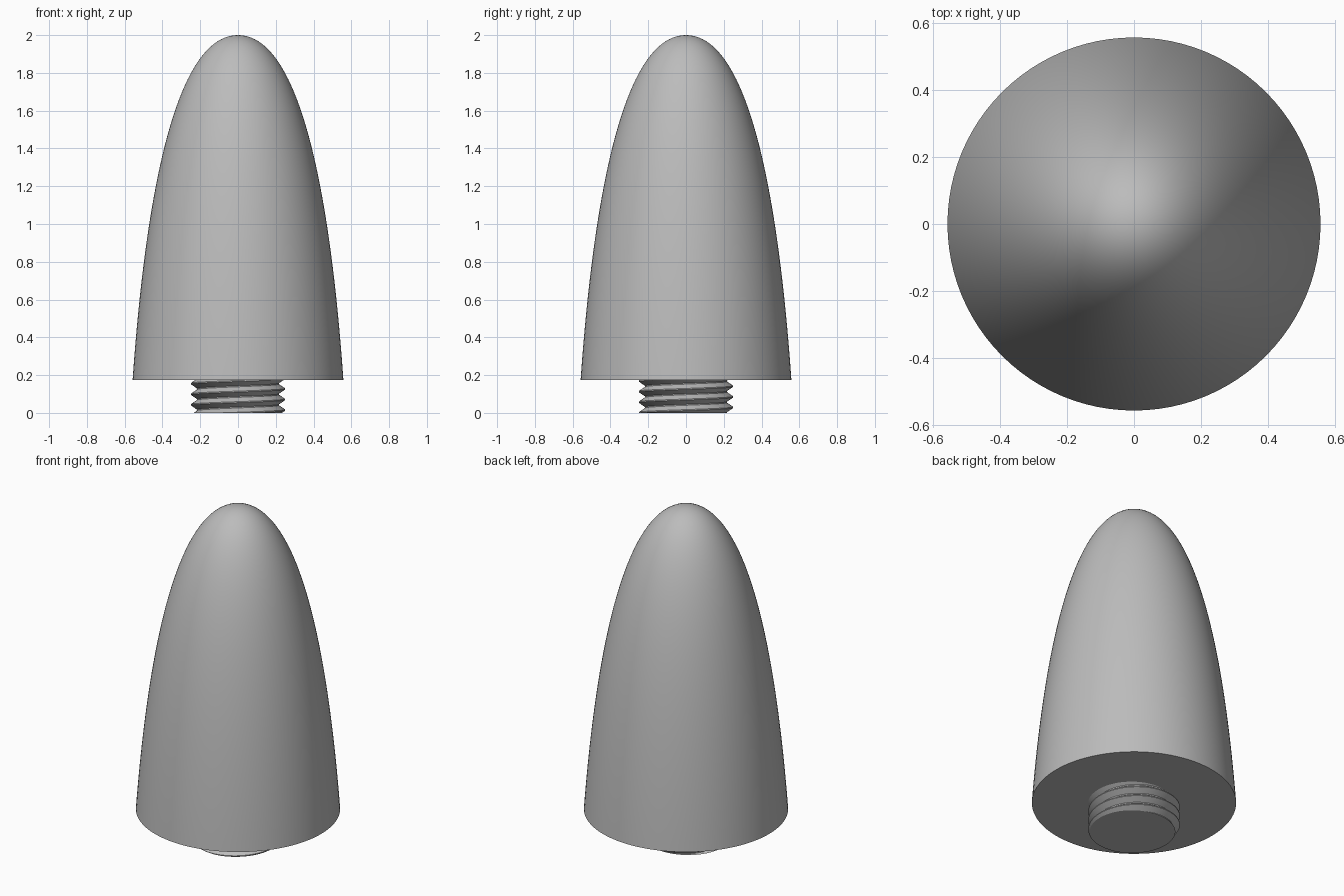
import bpy, bmesh
from math import pi, sin, cos, radians
from mathutils import Vector
from mathutils.geometry import interpolate_bezier

cube = bpy.data.objects.get("Cube")
if cube:
    bpy.data.objects.remove(cube, do_unlink=True)

SEGMENTS = 96
BASE_Z = 0.175

grey = bpy.data.materials.new("plain_grey")
grey.use_nodes = True
grey.diffuse_color = (0.5, 0.5, 0.5, 1)
grey.node_tree.nodes["Principled BSDF"].inputs["Base Color"].default_value = grey.diffuse_color


def finish(bm, name):
    bmesh.ops.remove_doubles(bm, verts=bm.verts, dist=1e-5)
    bmesh.ops.recalc_face_normals(bm, faces=bm.faces)
    mesh = bpy.data.meshes.new(name)
    bm.to_mesh(mesh)
    bm.free()
    mesh.materials.append(grey)
    obj = bpy.data.objects.new(name, mesh)
    bpy.context.collection.objects.link(obj)
    bpy.ops.object.select_all(action="DESELECT")
    obj.select_set(True)
    bpy.context.view_layer.objects.active = obj
    bpy.ops.object.shade_smooth_by_angle(angle=radians(30))
    return obj


# Rounded nose: flat underside and a curved side, spun about z
bm = bmesh.new()
side = interpolate_bezier(Vector((0.558, 0, BASE_Z)), Vector((0.5, 0, 1.0)),
                          Vector((0.36, 0, 2.0)), Vector((0, 0, 2.0)), 48)
verts = [bm.verts.new(p) for p in [Vector((0, 0, BASE_Z))] + side]
edges = [bm.edges.new(pair) for pair in zip(verts, verts[1:])]
bmesh.ops.spin(bm, geom=verts + edges, cent=(0, 0, 0), axis=(0, 0, 1),
               angle=2 * pi, steps=SEGMENTS, use_duplicate=False)
finish(bm, "nose_body")

# Threaded stud: a helical sheet of crests and roots, trimmed flat below
PITCH = 0.056
tooth = [(0.0, 0.25), (0.1, 0.25), (0.5, 0.217), (0.6, 0.217)]
bm = bmesh.new()
rows = []
for turn in range(-3, 4):
    for rise, radius in tooth:
        row = []
        for i in range(SEGMENTS + 1):
            a = 2 * pi * i / SEGMENTS
            z = 0.012 + PITCH * (turn + rise + i / SEGMENTS)
            row.append(bm.verts.new((radius * cos(a), radius * sin(a), z)))
        rows.append(row)
for low, high in zip(rows, rows[1:]):
    for i in range(SEGMENTS):
        bm.faces.new((low[i], low[i + 1], high[i + 1], high[i]))
bmesh.ops.remove_doubles(bm, verts=bm.verts, dist=1e-5)
for height, up in ((0, -1), (BASE_Z + 0.005, 1)):
    cut = bmesh.ops.bisect_plane(bm, geom=bm.verts[:] + bm.edges[:] + bm.faces[:],
                                 plane_co=(0, 0, height), plane_no=(0, 0, up),
                                 clear_outer=True)
    rim = [e for e in cut["geom_cut"] if isinstance(e, bmesh.types.BMEdge)]
    bmesh.ops.contextual_create(bm, geom=rim)
finish(bm, "threaded_stud")
